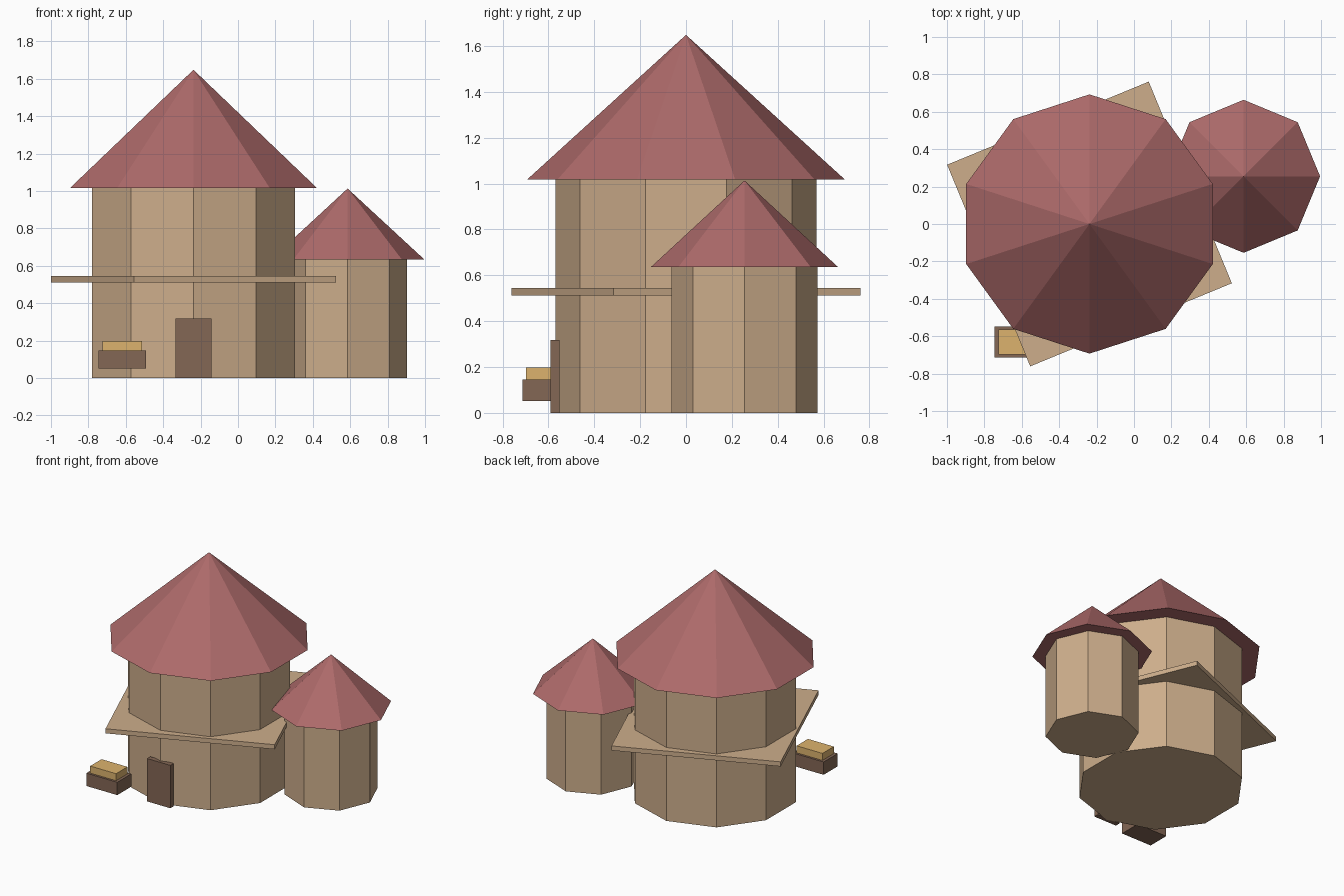
import bpy
from math import radians

cube = bpy.data.objects.get("Cube")
if cube:
    bpy.data.objects.remove(cube, do_unlink=True)


def material(name, rgb):
    m = bpy.data.materials.new(name)
    m.use_nodes = True
    m.diffuse_color = (*rgb, 1)
    m.node_tree.nodes["Principled BSDF"].inputs["Base Color"].default_value = (*rgb, 1)
    return m


tan = material("tan_wall", (0.61, 0.42, 0.26))
red = material("roof_red", (0.42, 0.145, 0.145))
brown = material("dark_wood", (0.23, 0.135, 0.09))
gold = material("straw_gold", (0.72, 0.45, 0.155))


def finish(name, mat):
    ob = bpy.context.object
    ob.name = ob.data.name = name
    ob.data.materials.clear()
    ob.data.materials.append(mat)
    return ob


def box(name, mat, low, high, turn=0):
    """Box between two corners, turned about its own vertical axis."""
    bpy.ops.mesh.primitive_cube_add(size=1, location=[(a + b) / 2 for a, b in zip(low, high)])
    ob = finish(name, mat)
    ob.scale = [b - a for a, b in zip(low, high)]
    ob.rotation_euler.z = radians(turn)
    return ob


def tower(name, x, y, sides, wall_radius, roof_radius, eaves, peak):
    """Faceted prism wall with a closed pyramid roof."""
    bpy.ops.mesh.primitive_cylinder_add(vertices=sides, radius=wall_radius, depth=eaves,
                                        location=(x, y, eaves / 2))
    finish(name + "_wall", tan)
    bpy.ops.mesh.primitive_cone_add(vertices=sides, radius1=roof_radius, radius2=0,
                                    depth=peak - eaves, location=(x, y, (eaves + peak) / 2))
    finish(name + "_roof", red)


# Towers
cx = -0.238
tower("main_tower", cx, 0, 10, 0.57, 0.693, 1.017, 1.648)
tower("side_tower", 0.586, 0.255, 8, 0.318, 0.409, 0.635, 1.013)

# Square balcony slab around the main tower
h = 0.583
box("balcony", tan, (cx - h, -h, 0.511), (cx + h, h, 0.545), 22.4)

# Door
box("door", brown, (cx - 0.096, -0.59, 0), (cx + 0.096, -0.552, 0.318))

# Trough filled with straw
box("trough", brown, (-0.746, -0.713, 0.051), (-0.492, -0.548, 0.146))
box("straw", gold, (-0.725, -0.697, 0.146), (-0.513, -0.564, 0.198))
